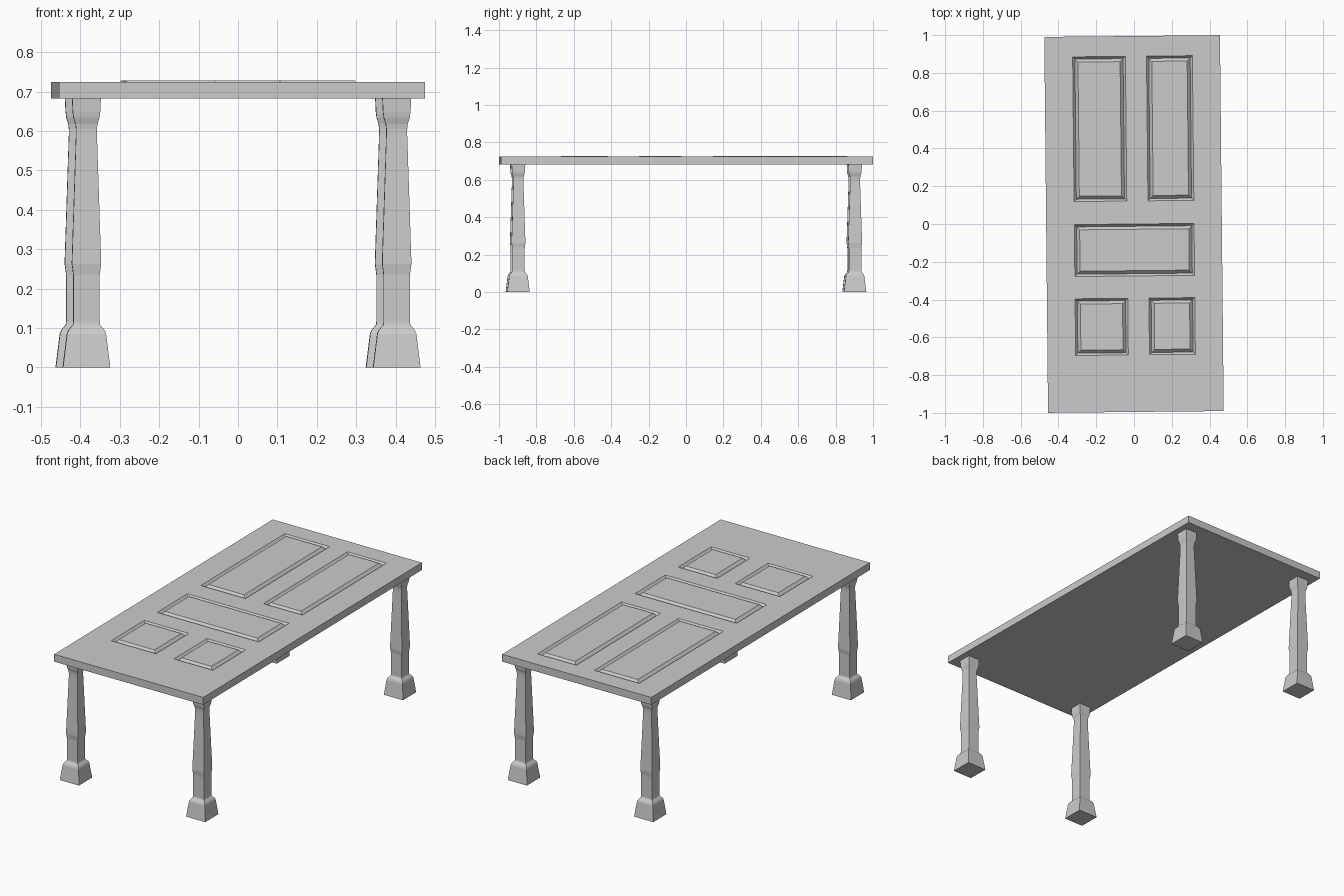
import bpy, bmesh
from mathutils import Matrix

if "Cube" in bpy.data.objects:
    bpy.data.objects.remove(bpy.data.objects["Cube"])

TURN = Matrix.Rotation(0.01, 4, 'Z')   # whole table sits very slightly turned


def finish(bm, name):
    bmesh.ops.recalc_face_normals(bm, faces=bm.faces)
    bmesh.ops.transform(bm, matrix=TURN, verts=bm.verts)
    mesh = bpy.data.meshes.new(name)
    bm.to_mesh(mesh)
    bm.free()
    obj = bpy.data.objects.new(name, mesh)
    bpy.context.collection.objects.link(obj)
    return obj


def build_door_top(z_low, z_high):
    # Grid of cells whose lines follow the panel edges
    xs = [-0.465, -0.316, -0.037, 0.075, 0.318, 0.465]
    ys = [-0.995, -0.693, -0.393, -0.275, 0.0, 0.122, 0.888, 0.995]
    bm = bmesh.new()
    grid = [[bm.verts.new((x, y, z_high)) for x in xs] for y in ys]
    cells = {}
    for j in range(len(ys) - 1):
        for i in range(len(xs) - 1):
            cells[i, j] = bm.faces.new((grid[j][i], grid[j][i + 1],
                                        grid[j + 1][i + 1], grid[j + 1][i]))
    bm.normal_update()

    # Slab sides and underside
    rim = [e for e in bm.edges if e.is_boundary]
    ext = bmesh.ops.extrude_edge_only(bm, edges=rim)["geom"]
    low = [v for v in ext if isinstance(v, bmesh.types.BMVert)]
    for v in low:
        v.co.z = z_low
    bmesh.ops.contextual_create(
        bm, geom=[e for e in ext if isinstance(e, bmesh.types.BMEdge)])

    # Five door panels: groove down, then raised field
    panels = [cells[k] for k in ((1, 1), (3, 1), (1, 5), (3, 5))]
    merged = bmesh.ops.dissolve_faces(bm, faces=[cells[i, 3] for i in (1, 2, 3)])
    panels += merged["region"]
    bm.normal_update()
    for thickness, depth in ((0.012, -0.014), (0.016, 0.017)):
        bmesh.ops.inset_individual(bm, faces=panels, thickness=thickness,
                                   depth=depth, use_even_offset=True)
        bm.normal_update()
    return finish(bm, "door_table_top")


# Leg profile: height, half width
LEG = [(0, 0.060), (0.085, 0.0495), (0.094, 0.046), (0.108, 0.0345),
       (0.115, 0.0335), (0.235, 0.0335), (0.248, 0.035), (0.262, 0.037),
       (0.275, 0.0368), (0.59, 0.0265), (0.605, 0.0265), (0.618, 0.028),
       (0.634, 0.033), (0.648, 0.0348), (0.684, 0.0365)]


def build_leg(name, x, y):
    bm = bmesh.new()
    rings = [[bm.verts.new((x + sx * h, y + sy * h, z))
              for sx, sy in ((-1, -1), (1, -1), (1, 1), (-1, 1))]
             for z, h in LEG]
    for a, b in zip(rings, rings[1:]):
        for k in range(4):
            n = (k + 1) % 4
            bm.faces.new((a[k], a[n], b[n], b[k]))
    bm.faces.new(rings[0][::-1])
    bm.faces.new(rings[-1])
    return finish(bm, name)


build_door_top(0.683, 0.725)
for side, x in (("left", -0.394), ("right", 0.394)):
    for end, y in (("front", -0.9), ("back", 0.9)):
        build_leg(f"{end}_{side}_leg", x, y)
